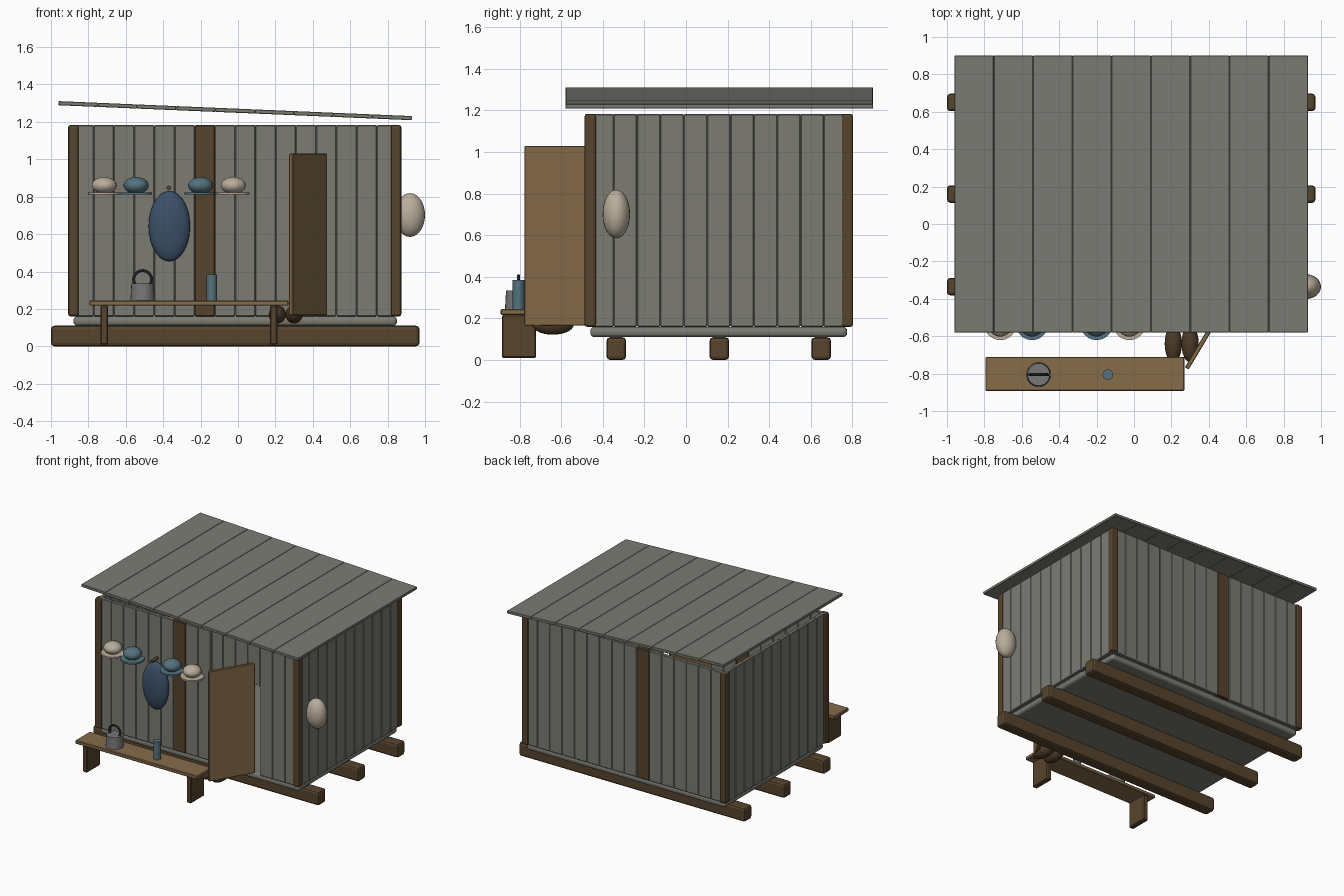
import bpy, bmesh
from math import radians, atan2
from mathutils import Matrix, Vector

if "Cube" in bpy.data.objects:
    bpy.data.objects.remove(bpy.data.objects["Cube"], do_unlink=True)


def material(name, r, g, b):
    m = bpy.data.materials.new(name)
    m.use_nodes = True
    m.diffuse_color = (r, g, b, 1)
    bsdf = next(n for n in m.node_tree.nodes if n.type == "BSDF_PRINCIPLED")
    bsdf.inputs["Base Color"].default_value = (r, g, b, 1)
    bsdf.inputs["Roughness"].default_value = 0.9
    return m


GREY = material("weathered grey", 0.20, 0.20, 0.175)
DARK = material("dark timber", 0.095, 0.058, 0.027)
WOOD = material("warm wood", 0.24, 0.15, 0.068)
CREAM = material("cream", 0.49, 0.42, 0.33)
TEAL = material("dusty teal", 0.09, 0.17, 0.21)
BLUE = material("slate blue", 0.045, 0.08, 0.14)
LEATHER = material("brown leather", 0.075, 0.043, 0.02)
METAL = material("dull metal", 0.18, 0.185, 0.18)
IRON = material("dark iron", 0.03, 0.045, 0.05)


def finish(name, bm, loc, mat, smooth=False):
    mesh = bpy.data.meshes.new(name)
    bm.to_mesh(mesh)
    bm.free()
    mesh.materials.append(mat)
    ob = bpy.data.objects.new(name, mesh)
    ob.location = loc
    bpy.context.collection.objects.link(ob)
    if smooth:
        bpy.ops.object.select_all(action="DESELECT")
        bpy.context.view_layer.objects.active = ob
        ob.select_set(True)
        bpy.ops.object.shade_smooth_by_angle(angle=radians(40))
    return ob


def box(name, x, y, z, mat, bevel=0.004, segments=1):
    """Box spanning the given (low, high) ranges."""
    spans = (x, y, z)
    size = [hi - lo for lo, hi in spans]
    bm = bmesh.new()
    bmesh.ops.create_cube(bm, size=1, matrix=Matrix.Diagonal((*size, 1)))
    ob = finish(name, bm, [(lo + hi) / 2 for lo, hi in spans], mat)
    mod = ob.modifiers.new("Bevel", "BEVEL")
    mod.width, mod.segments = bevel, segments
    return ob


def ellipsoid(name, loc, radii, mat):
    bm = bmesh.new()
    bmesh.ops.create_uvsphere(bm, u_segments=24, v_segments=14, radius=1,
                              matrix=Matrix.Diagonal((*radii, 1)))
    return finish(name, bm, loc, mat, True)


def cylinder(name, loc, radius, depth, mat, top=None):
    bm = bmesh.new()
    bmesh.ops.create_cone(bm, cap_ends=True, segments=24, radius1=radius,
                          radius2=radius if top is None else top, depth=depth)
    return finish(name, bm, loc, mat, True)


# Skids and floor
for i, y in enumerate((-0.335, 0.16, 0.65)):
    box(f"skid_{i}", (-1, 0.97), (y - 0.047, y + 0.047), (0, 0.11), DARK, 0.018, 2)
X0, X1, Y0, Y1 = -0.88, 0.85, -0.46, 0.775
box("floor", (X0, X1), (Y0, Y1), (0.11, 0.16), GREY, 0.02, 3)

# Corner posts
TOP = 1.183
for x in (X0, X1 - 0.005):
    for y in (Y0, Y1):
        box("corner_post", (x - 0.028, x + 0.028), (y - 0.028, y + 0.028),
            (0.16, TOP), DARK, 0.012, 2)

# Plank walls: front has an open doorway, front and back have one dark plank
T = 0.015
LONG, SHORT, DOORWAY, ACCENT = 16, 11, range(9, 13), 6
w = (X1 - X0) / LONG
for i in range(LONG):
    span = (X0 + i * w, X0 + (i + 1) * w)
    mat = DARK if i == ACCENT else GREY
    box("back_plank", span, (Y1 - T, Y1 + T), (0.16, TOP), mat)
    if i not in DOORWAY:
        box("front_plank", span, (Y0 - T, Y0 + T), (0.16, TOP), mat)
w = (Y1 - Y0) / SHORT
for i in range(SHORT):
    for side, x in (("right", X0), ("left", X1)):
        box(side + "_plank", (x - T, x + T), (Y0 + i * w, Y0 + (i + 1) * w),
            (0.16, TOP), GREY)

# Sloping plank roof
R0, R1, COUNT = -0.96, 0.93, 9
w, slope = (R1 - R0) / COUNT, atan2(0.08, R1 - R0)
for i in range(COUNT):
    x = R0 + (i + 0.5) * w
    ob = box("roof_plank", (x - w / 2, x + w / 2), (-0.58, 0.9), (-0.011, 0.011), GREY, 0.003)
    ob.location.z = 1.26 - (x - (R0 + R1) / 2) * 0.0423
    ob.rotation_euler.y = slope

# Door swung open from its hinge
hinge, tip = Vector((0.467, -0.462, 0)), Vector((0.282, -0.772, 0))
door = box("door", (0, (tip - hinge).length), (-0.012, 0.012), (0.165, 1.03), WOOD)
d = tip - hinge
door.location.xy = ((hinge + tip) / 2).xy
door.rotation_euler.z = atan2(d.y, d.x)

# Bench
box("bench_top", (-0.795, 0.27), (-0.892, -0.71), (0.217, 0.245), WOOD, 0.005)
for x in (-0.715, 0.19):
    box("bench_leg", (x - 0.02, x + 0.02), (-0.885, -0.72), (0.01, 0.217), DARK, 0.006)

# Kettle with arched handle, and a bottle, on the bench
cylinder("kettle", (-0.51, -0.805, 0.29), 0.065, 0.09, METAL, 0.06)
bpy.ops.mesh.primitive_torus_add(location=(-0.51, -0.805, 0.357), rotation=(radians(90), 0, 0),
                                 major_radius=0.048, minor_radius=0.008,
                                 major_segments=24, minor_segments=8)
handle = bpy.context.object
handle.name = "kettle_handle"
handle.data.materials.append(IRON)
bpy.ops.object.shade_smooth_by_angle()
cylinder("bottle", (-0.14, -0.805, 0.315), 0.028, 0.14, TEAL)

# Row of hats on the front wall
for x, mat in ((-0.715, CREAM), (-0.545, TEAL), (-0.2, TEAL), (-0.025, CREAM)):
    cylinder("hat_brim", (x, -0.535, 0.817), 0.086, 0.012, mat)
    ellipsoid("hat_crown", (x, -0.535, 0.86), (0.067, 0.067, 0.045), mat)

# Hanging bag and its peg
ellipsoid("hanging_bag", (-0.367, -0.5, 0.642), (0.111, 0.05, 0.188), BLUE)
peg = cylinder("peg", (-0.37, -0.505, 0.847), 0.012, 0.09, DARK)
peg.rotation_euler.x = radians(90)

# Pair of shoes by the door
for x in (0.21, 0.3):
    ellipsoid("shoe", (x, -0.64, 0.17), (0.046, 0.1, 0.048), LEATHER)

# Round bundle hung on the side wall
ellipsoid("wall_bundle", (0.92, -0.335, 0.702), (0.08, 0.066, 0.117), CREAM)
